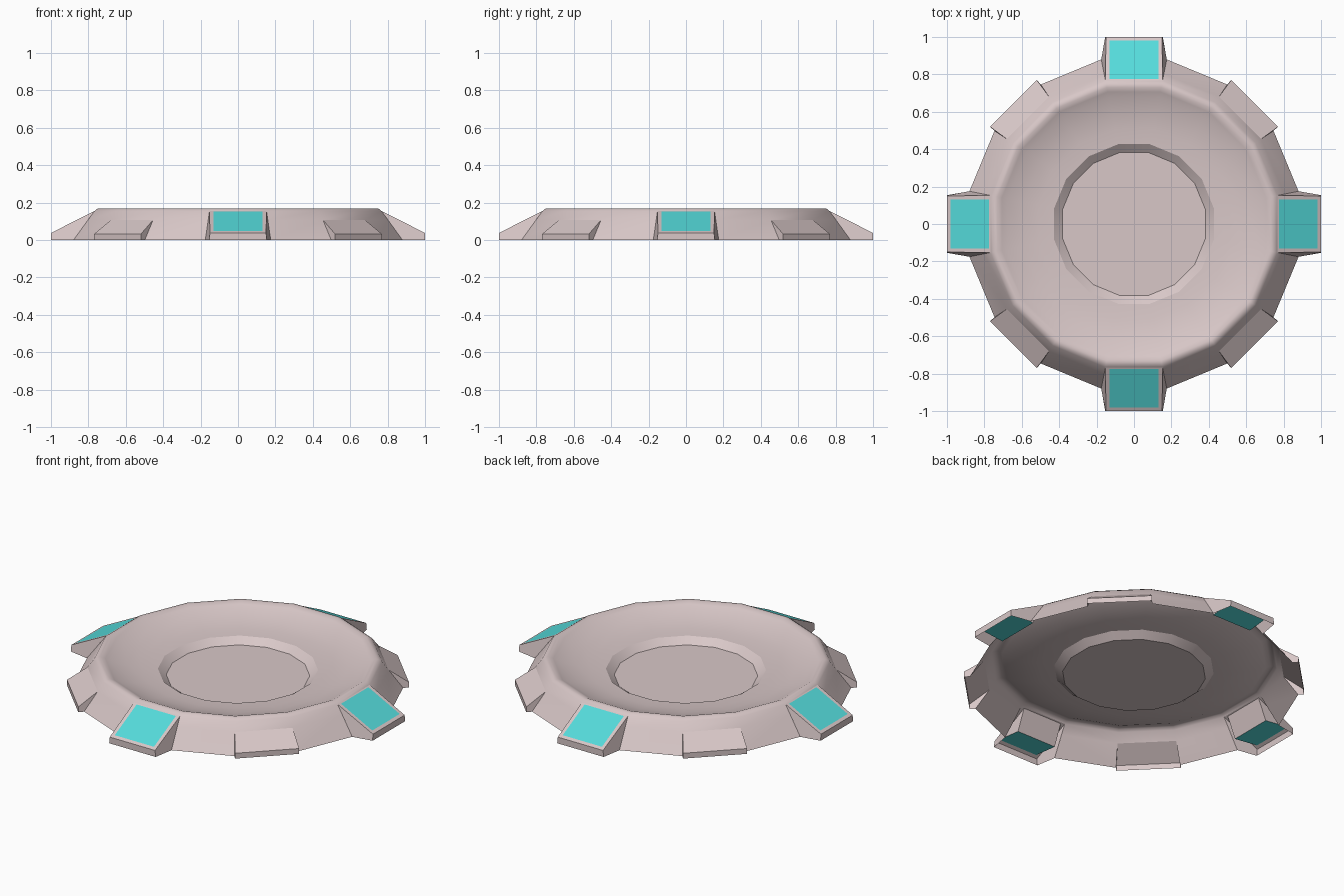
import bpy, bmesh, math
from mathutils import Vector

if "Cube" in bpy.data.objects:
    bpy.data.objects.remove(bpy.data.objects["Cube"])

N = 16
HALF = math.pi / N


def material(name, color):
    m = bpy.data.materials.new(name)
    m.diffuse_color = color
    m.use_nodes = True
    m.node_tree.nodes["Principled BSDF"].inputs["Base Color"].default_value = m.diffuse_color
    return m


def polar(angle, radial, side, z):
    # point in the local frame of a facet: outward, sideways, up
    c, s = math.cos(angle), math.sin(angle)
    return Vector((radial * c - side * s, radial * s + side * c, z))


def finish(name, faces, mat, smooth=True):
    bm = bmesh.new()
    for pts in faces:
        bm.faces.new([bm.verts.new(p) for p in pts])
    bmesh.ops.remove_doubles(bm, verts=bm.verts, dist=0.0008)
    me = bpy.data.meshes.new(name)
    bm.to_mesh(me)
    bm.free()
    me.materials.append(mat)
    ob = bpy.data.objects.new(name, me)
    bpy.context.collection.objects.link(ob)
    if smooth:
        bpy.ops.object.select_all(action='DESELECT')
        ob.select_set(True)
        bpy.context.view_layer.objects.active = ob
        bpy.ops.object.shade_smooth_by_angle(angle=math.radians(32))
    return ob


def ring_pair(angle, r, z):
    # left and right corners of one facet on a ring
    return [polar(angle, r * math.cos(HALF), k * r * math.sin(HALF), z) for k in (-1, 1)]


def quad(a, b):
    # outer/lower edge a to inner/upper edge b
    return [a[0], a[1], b[1], b[0]]


shell_mat = material("shell_pale_rose", (0.69, 0.575, 0.575, 1))
panel_mat = material("panel_cyan", (0.09, 0.71, 0.71, 1))

# dish profile from the rim inwards, then the outer wall
dish = [(0.782, 0.156), (0.766, 0.168), (0.745, 0.170), (0.72, 0.159),
        (0.69, 0.146), (0.60, 0.121), (0.52, 0.108), (0.435, 0.102), (0.39, 0.067)]
RIM, MID, BASE = dish[0], (0.818, 0.107), (0.897, 0.0)

dish_faces, wall_faces, block_faces, mount_faces, panel_faces = [], [], [], [], []
for i in range(N):
    a = i * 2 * HALF
    rings = [ring_pair(a, r, z) for r, z in dish]
    for o, n in zip(rings, rings[1:]):
        dish_faces.append(quad(o, n))
    rim, mid, base = (ring_pair(a, *p) for p in (RIM, MID, BASE))

    if i % 4 == 0:
        # panel mount: ramp from the rim with a framed opening
        top = [polar(a, 1.0, k * 0.15, 0.038) for k in (-1, 1)]
        low = [polar(a, 1.0, k * 0.154, 0.0) for k in (-1, 1)]

        def on_ramp(t, side):
            mid_in = (rim[0] + rim[1]) / 2
            mid_out = (top[0] + top[1]) / 2
            return mid_in.lerp(mid_out, t) + polar(a, 0, side, 0)

        inner = [on_ramp(0.03, k * 0.13) for k in (-1, 1)]
        outer = [on_ramp(0.92, k * 0.13) for k in (-1, 1)]
        mount_faces += [quad(top, outer), quad(inner, rim), quad(low, top),
                        [top[0], outer[0], inner[0], rim[0]],
                        [top[1], rim[1], inner[1], outer[1]],
                        [base[0], low[0], top[0], rim[0]],
                        [low[1], base[1], rim[1], top[1]]]
        # panel is a wedge: coloured above and below, plain inner end and sides
        keel = [polar(a, 0.825, k * 0.13, 0.03) for k in (-1, 1)]
        panel_faces += [quad(outer, inner), quad(keel, outer)]
        mount_faces += [[keel[1], keel[0], inner[0], inner[1]],
                        [keel[0], outer[0], inner[0]],
                        [keel[1], inner[1], outer[1]]]
    elif i % 4 == 2:
        # low ramp block on the diagonal
        top = [polar(a, 0.912, k * 0.177, 0.032) for k in (-1, 1)]
        low = [polar(a, 0.912, k * 0.177, 0.0) for k in (-1, 1)]
        wall_faces.append(quad(mid, rim))
        block_faces += [quad(top, mid), quad(low, top),
                        [base[0], low[0], top[0], mid[0]],
                        [low[1], base[1], mid[1], top[1]]]
    else:
        wall_faces += [quad(mid, rim), quad(base, mid)]

# flat floor in the middle of the dish
dish_faces.append([ring_pair(i * 2 * HALF, *dish[-1])[0] for i in range(N)])

finish("dish_and_wall", dish_faces + wall_faces, shell_mat)
finish("diagonal_blocks", block_faces, shell_mat, False)
finish("panel_mounts", mount_faces, shell_mat, False)
finish("light_panels", panel_faces, panel_mat, False)
